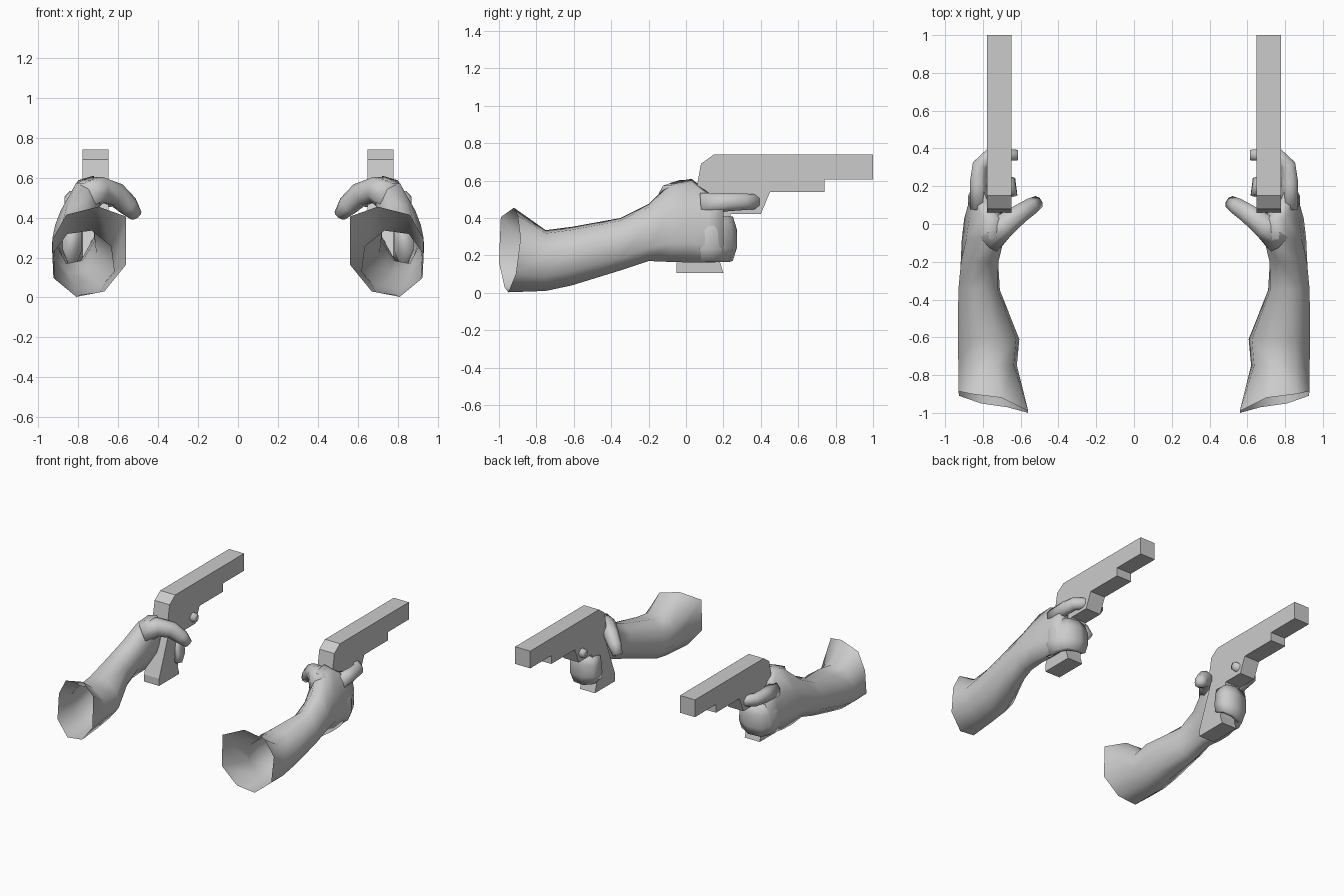
import bpy, bmesh, math
from mathutils import Vector


def finish(name, bm, smooth):
    bmesh.ops.recalc_face_normals(bm, faces=bm.faces)
    me = bpy.data.meshes.new(name)
    bm.to_mesh(me)
    bm.free()
    for p in me.polygons:
        p.use_smooth = smooth
    ob = bpy.data.objects.new(name, me)
    bpy.context.collection.objects.link(ob)
    ob.modifiers.new("mirror", 'MIRROR').use_mirror_merge = False
    return ob


def loft(name, rings, cap_start=True):
    bm = bmesh.new()
    vs = [[bm.verts.new(p) for p in r] for r in rings]
    n = len(vs[0])
    for a, b in zip(vs, vs[1:]):
        for i in range(n):
            j = (i + 1) % n
            bm.faces.new((a[i], a[j], b[j], b[i]))
    bm.faces.new(vs[-1])
    if cap_start:
        bm.faces.new(vs[0])
    return finish(name, bm, True)


def tube(name, path, n=8):
    # path entries: x, y, z, half width, half height
    pts = [Vector(p[:3]) for p in path]
    rings = []
    for k, p in enumerate(path):
        t = (pts[min(k + 1, len(pts) - 1)] - pts[max(k - 1, 0)]).normalized()
        side = t.cross(Vector((0, 0, 1))).normalized()
        up = side.cross(t)
        ring = []
        for i in range(n):
            a = 2 * math.pi * (i + 0.5) / n
            ring.append(pts[k] + side * p[3] * math.cos(a) * 1.06
                        + up * p[4] * math.sin(a) * 1.06)
        rings.append(ring)
    return loft(name, rings)


def section(y, x0, x1, z0, z1, shear=0.0):
    cx, cz, ring = (x0 + x1) / 2, (z0 + z1) / 2, []
    for i in range(8):
        a = math.radians(15 + 45 * i)
        dz = (z1 - z0) / 2 * math.sin(a) * 1.035
        dx = (x1 - x0) / 2 * math.cos(a) * 1.035
        ring.append((cx + dx - shear * dz, y, cz + dz))
    return ring


# Pistol: one side profile (y, z) extruded across x
profile = [(0.15, 0.74), (1, 0.74), (1, 0.605), (0.74, 0.605), (0.74, 0.54),
           (0.45, 0.54), (0.40, 0.422), (0.24, 0.422), (0.18, 0.17), (0.2, 0.105),
           (-0.05, 0.105), (-0.05, 0.16), (0.08, 0.5), (0.06, 0.58), (0.08, 0.69)]
bm = bmesh.new()
face = bm.faces.new([bm.verts.new((0.648, y, z)) for y, z in profile])
ext = bmesh.ops.extrude_face_region(bm, geom=[face])
bmesh.ops.translate(bm, vec=(0.13, 0, 0),
                    verts=[v for v in ext['geom'] if isinstance(v, bmesh.types.BMVert)])
finish("pistol", bm, False)

# Forearm with open flared cuff, running into the palm
cuff = [(0.93, -0.885, 0.29), (0.86, -0.90, 0.415), (0.70, -0.92, 0.455),
        (0.56, -0.99, 0.405), (0.56, -1.0, 0.165), (0.67, -0.97, 0.03),
        (0.81, -0.95, 0.003), (0.925, -0.91, 0.1)]
loft("forearm_and_palm", [
    cuff,
    section(-0.75, 0.62, 0.93, 0.01, 0.335),
    section(-0.61, 0.607, 0.932, 0.04, 0.353),
    section(-0.35, 0.71, 0.93, 0.12, 0.40),
    section(-0.20, 0.715, 0.92, 0.17, 0.475, 0.1),
    section(-0.08, 0.70, 0.90, 0.165, 0.59, 0.2),
    section(0.03, 0.70, 0.885, 0.162, 0.61, 0.2),
    section(0.12, 0.75, 0.875, 0.162, 0.535, 0.05),
    section(0.20, 0.765, 0.865, 0.165, 0.52),
], cap_start=False)

# Thumb arching over the inner side
tube("thumb", [(0.77, -0.08, 0.50, 0.08, 0.08), (0.69, -0.01, 0.54, 0.065, 0.065),
               (0.61, 0.05, 0.515, 0.052, 0.058), (0.55, 0.09, 0.46, 0.045, 0.05),
               (0.51, 0.115, 0.41, 0.034, 0.03)])

# Index finger reaching to the trigger and through to the inner side
tube("index_finger", [(0.82, 0.08, 0.475, 0.05, 0.06), (0.825, 0.22, 0.485, 0.045, 0.05),
                      (0.815, 0.31, 0.487, 0.042, 0.045), (0.765, 0.36, 0.487, 0.038, 0.04),
                      (0.69, 0.365, 0.487, 0.034, 0.037), (0.615, 0.365, 0.485, 0.028, 0.03)])

# Lower fingers curled as one group around the grip
tube("curled_fingers", [(0.83, 0.04, 0.29, 0.05, 0.125), (0.835, 0.14, 0.287, 0.045, 0.125),
                        (0.80, 0.215, 0.287, 0.045, 0.125), (0.72, 0.235, 0.29, 0.038, 0.122),
                        (0.655, 0.22, 0.295, 0.034, 0.11), (0.637, 0.15, 0.30, 0.02, 0.09)])
